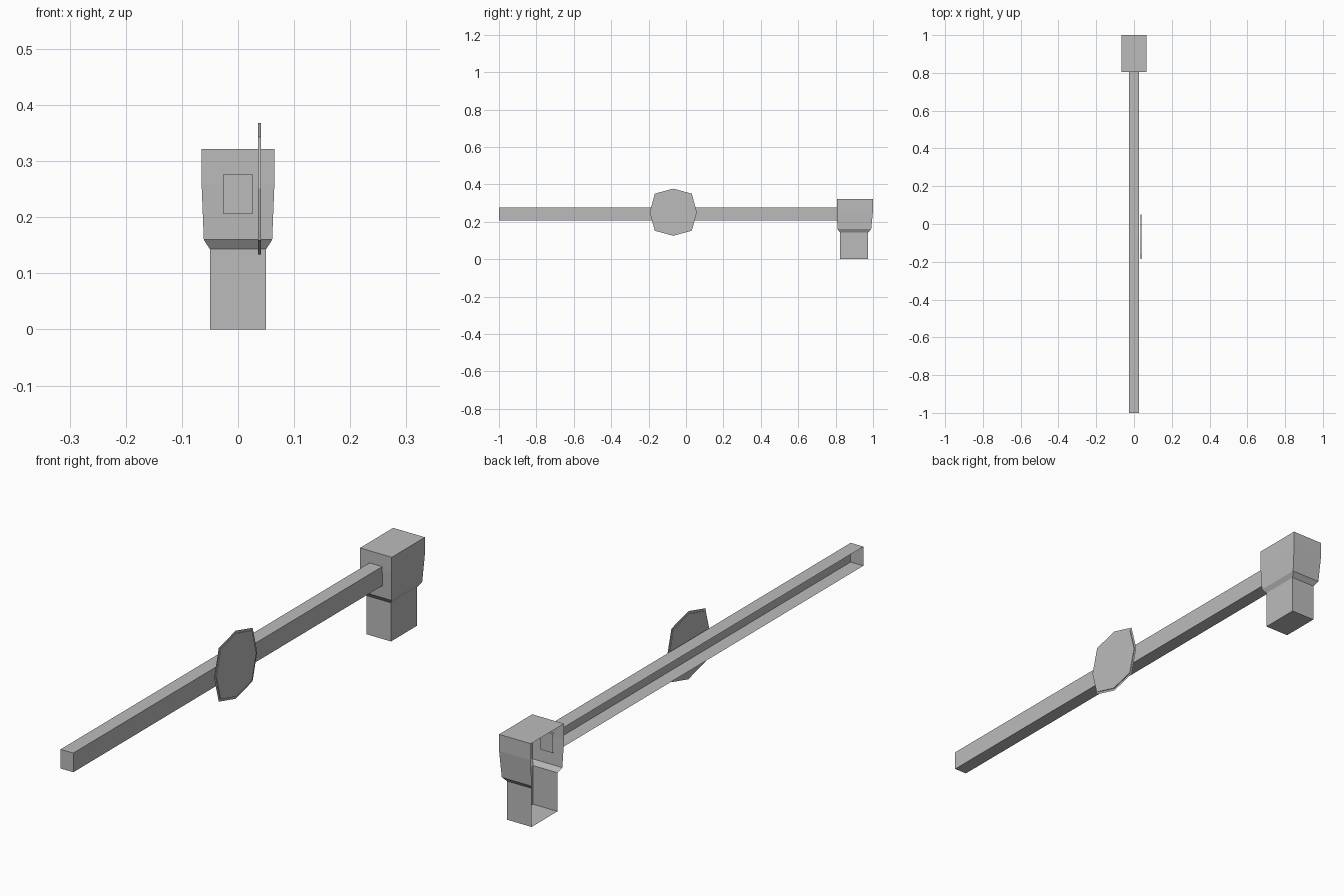
import bpy
import bmesh

cube = bpy.data.objects.get("Cube")
if cube:
    bpy.data.objects.remove(cube, do_unlink=True)

# Single grey material
grey = bpy.data.materials.new("plain_grey")
grey.use_nodes = True
colour = (0.5, 0.5, 0.5, 1)
grey.diffuse_color = colour
grey.node_tree.nodes["Principled BSDF"].inputs["Base Color"].default_value = colour


def loft(name, rings, open_side=False):
    """Skin closed rings and cap both ends; optionally leave the -x side open."""
    bm = bmesh.new()
    loops = [[bm.verts.new(p) for p in ring] for ring in rings]
    for a, b in zip(loops, loops[1:]):
        n = len(a)
        for i in range(n):
            j = (i + 1) % n
            bm.faces.new((a[i], a[j], b[j], b[i]))
    bm.faces.new(loops[0])
    if len(loops) > 1:
        bm.faces.new(loops[-1])
        bmesh.ops.recalc_face_normals(bm, faces=bm.faces)
    bm.normal_update()
    if open_side:
        side = [f for f in bm.faces if f.normal.x < -0.5]
        bmesh.ops.delete(bm, geom=side, context='FACES')
    mesh = bpy.data.meshes.new(name)
    bm.to_mesh(mesh)
    bm.free()
    mesh.materials.append(grey)
    obj = bpy.data.objects.new(name, mesh)
    bpy.context.collection.objects.link(obj)
    return obj


def level(half_x, y0, y1, z):
    return [(-half_x, y0, z), (half_x, y0, z), (half_x, y1, z), (-half_x, y1, z)]


def octagon(x, tip, diagonal):
    cy, cz = -0.068, 0.251
    d = diagonal
    outline = [(tip, 0), (d, d), (0, tip), (-d, d), (-tip, 0), (-d, -d), (0, -tip), (d, -d)]
    return [(x, cy + y, cz + z) for y, z in outline]


# Post with its wider head, hollow and open on one side
loft("post_and_head", [
    level(0.05, 0.823, 0.974, 0),
    level(0.05, 0.823, 0.974, 0.143),
    level(0.061, 0.81, 0.99, 0.16),
    level(0.065, 0.806, 1.0, 0.26),
    level(0.065, 0.806, 1.0, 0.322),
], open_side=True)

# Long horizontal barrier arm, an open channel
loft("barrier_arm", [
    level(0.026, -1.0, 0.815, 0.206),
    level(0.026, -1.0, 0.815, 0.277),
], open_side=True)

# Eight-sided sign: thin slab with a sheet rim
loft("sign_slab", [octagon(0.0355, 0.117, 0.092), octagon(0.041, 0.117, 0.092)])
loft("sign_rim", [octagon(0.038, 0.126, 0.099)])
